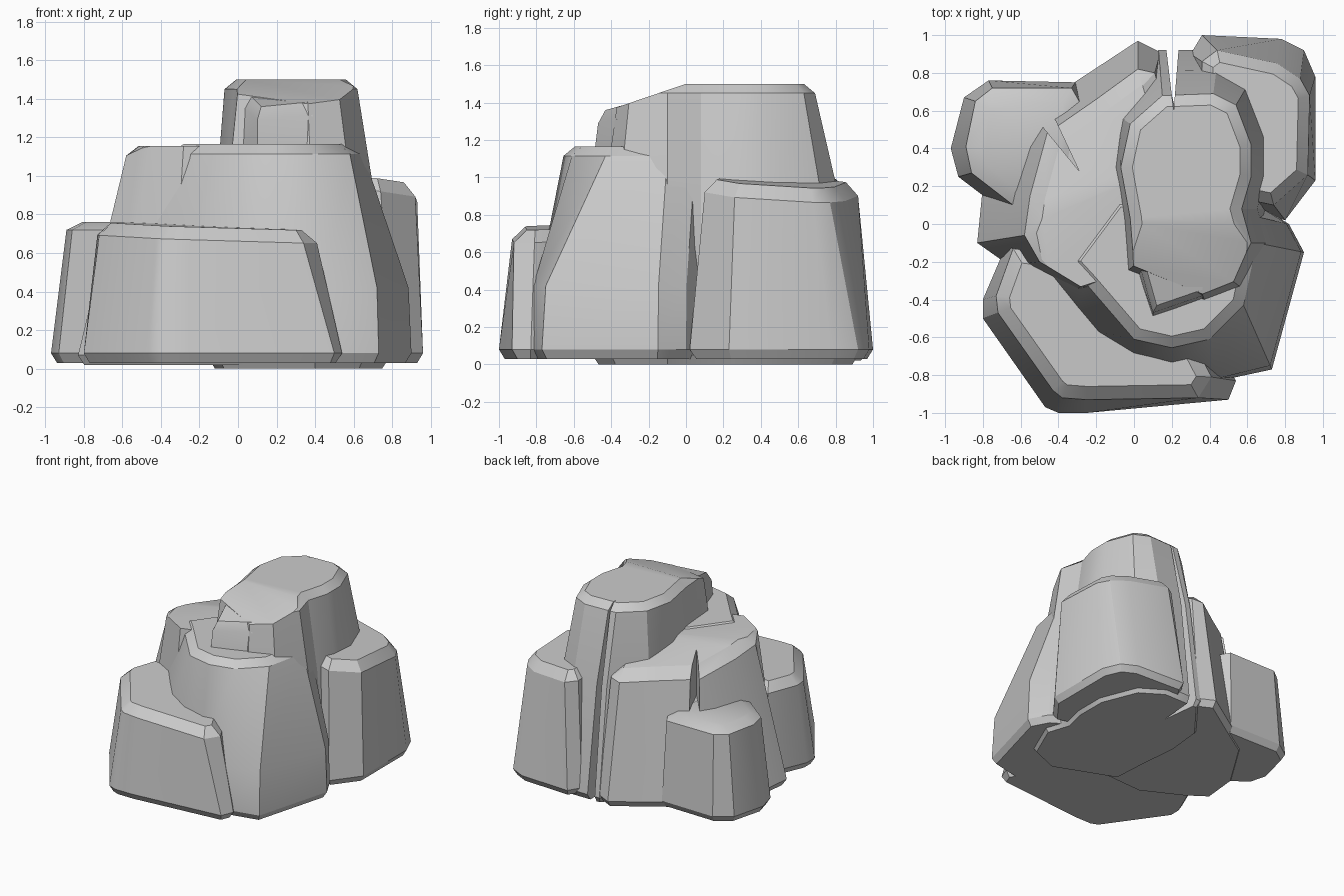
import bpy, bmesh
from mathutils import Vector

if "Cube" in bpy.data.objects:
    bpy.data.objects.remove(bpy.data.objects["Cube"])


def inset(pts, d):
    """Move a closed outline inwards by d."""
    n = len(pts)
    area = sum(pts[i][0] * pts[(i + 1) % n][1] - pts[(i + 1) % n][0] * pts[i][1] for i in range(n))
    s = 1 if area > 0 else -1
    out = []
    for i in range(n):
        p, a, b = Vector(pts[i]), Vector(pts[i - 1]), Vector(pts[(i + 1) % n])
        e1, e2 = (p - a).normalized(), (b - p).normalized()
        n1, n2 = Vector((-e1.y, e1.x)) * s, Vector((-e2.y, e2.x)) * s
        m = (n1 + n2).normalized()
        out.append(tuple(p + m * d / max(0.6, m.dot(n1))))
    return out


def finish(bm, name):
    bmesh.ops.recalc_face_normals(bm, faces=bm.faces)
    me = bpy.data.meshes.new(name)
    bm.to_mesh(me)
    bm.free()
    ob = bpy.data.objects.new(name, me)
    bpy.context.collection.objects.link(ob)
    return ob


def rock(name, base, top, z, low=0.03, tilt=(0, 0), bevel=(0.06, 0.05), mid=None, cuts=(), notches=()):
    """Tapered boulder: base outline lofted to a shoulder, then a chamfered, tilted cap."""
    bm = bmesh.new()
    lvl = lambda pts, drop: [(x, y, z + tilt[0] * x + tilt[1] * y - drop) for x, y in pts]
    rings = [[(x, y, low) for x, y in inset(base, 0.03)], [(x, y, low + 0.05) for x, y in base]]
    if mid:
        h, f = mid
        rings.append([(a[0] + (b[0] - a[0]) * f, a[1] + (b[1] - a[1]) * f, h) for a, b in zip(base, top)])
    rings += [lvl(top, bevel[1]), lvl(inset(top, bevel[0]), 0)]
    vs = [[bm.verts.new(p) for p in r] for r in rings]
    n = len(base)
    for lo, hi in zip(vs, vs[1:]):
        for i in range(n):
            j = (i + 1) % n
            bm.faces.new((lo[i], lo[j], hi[j], hi[i]))
    bm.faces.new(vs[0])
    bm.faces.new(vs[-1])
    # planar slices
    for co, no in cuts:
        r = bmesh.ops.bisect_plane(bm, geom=bm.verts[:] + bm.edges[:] + bm.faces[:], dist=1e-5,
                                   plane_co=co, plane_no=no, clear_outer=True)
        edges = [e for e in r["geom_cut"] if isinstance(e, bmesh.types.BMEdge)]
        bmesh.ops.holes_fill(bm, edges=edges, sides=0)
    ob = finish(bm, name)
    bpy.ops.object.select_all(action='DESELECT')
    bpy.context.view_layer.objects.active = ob
    ob.select_set(True)
    # wedge-shaped cracks
    for tri, z0, z1 in notches:
        cb = bmesh.new()
        f = cb.faces.new([cb.verts.new((x, y, z0)) for x, y in tri])
        g = bmesh.ops.extrude_face_region(cb, geom=[f])["geom"]
        bmesh.ops.translate(cb, vec=(0, 0, z1 - z0), verts=[v for v in g if isinstance(v, bmesh.types.BMVert)])
        cutter = finish(cb, "crack_cutter")
        cutter.hide_render = True
        m = ob.modifiers.new("crack", 'BOOLEAN')
        m.operation, m.solver, m.object = 'DIFFERENCE', 'EXACT', cutter
        bpy.ops.object.modifier_apply(modifier=m.name)
        bpy.data.objects.remove(cutter)
    bpy.ops.object.shade_smooth_by_angle(angle=0.5)
    return ob


# Tall summit column, sliced to slope down at the front
rock("summit_column",
     [(-.1, -.3), (.4, -.5), (.65, -.4), (.78, -.1), (.72, .08), (.76, .25), (.76, .5), (.64, .8),
      (.45, .92), (.13, .92), (-.12, .6), (-.15, .3), (-.12, 0)],
     [(0, -.22), (.36, -.36), (.52, -.3), (.62, -.1), (.57, .08), (.62, .25), (.62, .42), (.54, .63),
      (.42, .69), (.15, .68), (-.02, .53), (-.07, .3), (-.02, .03)],
     1.5, low=0.0, mid=(0.9, 0.45), cuts=[((0, 0, 1.5), (0, -.34, 1))],
     notches=[([(.15, 1.1), (.21, .6), (.25, 1.1)], -.1, 1.7)])

# Small broken slab in front of the summit
rock("summit_step",
     [(0, -.2), (.1, -.5), (.4, -.39), (.45, -.1), (.15, -.05)],
     [(.03, -.22), (.1, -.47), (.39, -.37), (.42, -.12), (.15, -.08)],
     1.48, low=1.0, tilt=(0, .28), bevel=(.03, .06))

# Broad front shelf
rock("front_shelf",
     [(-.62, -.22), (-.35, -.55), (.0, -.75), (.2, -.8), (.45, -.83), (.73, -.77), (.9, -.15), (.82, 0),
      (.5, .2), (-.2, .2)],
     [(-.36, -.2), (-.25, -.32), (0, -.61), (.2, -.655), (.4, -.61), (.58, -.43), (.65, -.1), (.6, .05),
      (.4, .15), (-.1, .15)],
     1.165, mid=(0.42, 0.06))

# Left shelf, falling towards the back
rock("left_shelf",
     [(-.83, -.1), (-.8, .2), (-.55, .6), (-.3, .76), (.02, .97), (.14, .91), (.3, .3), (.2, -.35),
      (-.35, -.38), (-.66, -.22)],
     [(-.58, -.06), (-.55, .15), (-.46, .48), (-.2, .66), (.02, .82), (.11, .8), (.25, .3), (.1, -.2),
      (-.28, -.33), (-.5, -.2)],
     1.21, low=0.02, tilt=(.1, -.22), bevel=(.08, .06), cuts=[((0, 0, 1.155), (0, 0, 1))],
     notches=[([(-.52, .56), (-.29, .28), (-.44, .6)], 0.75, 1.4)])

# Low front-left boulder
rock("front_boulder",
     [(-.68, -.12), (-.8, -.4), (-.8, -.5), (-.47, -.97), (-.4, -1.0), (-.25, -1.0), (.5, -.93), (.54, -.83),
      (.4, -.6), (-.1, -.2)],
     [(-.64, -.13), (-.73, -.38), (-.72, -.47), (-.43, -.88), (-.38, -.92), (-.25, -.93), (.34, -.92),
      (.41, -.81), (.3, -.6), (-.1, -.2)],
     0.745, tilt=(-.03, .02), bevel=(.07, .065))

# Low back-left boulder
rock("back_left_boulder",
     [(-.97, .4), (-.9, .67), (-.77, .76), (-.31, .75), (-.2, .6), (-.3, .1), (-.68, .06), (-.93, .25)],
     [(-.89, .41), (-.84, .65), (-.75, .72), (-.33, .72), (-.25, .58), (-.32, .15), (-.64, .1), (-.86, .27)],
     0.76, bevel=(.08, .04))

# Back-right boulder
rock("back_right_boulder",
     [(.8, .02), (.96, .23), (.96, .78), (.9, .92), (.78, .98), (.36, 1.0), (.3, .9), (.3, .4), (.5, .1)],
     [(.74, .1), (.92, .26), (.93, .68), (.88, .77), (.76, .85), (.44, .92), (.36, .86), (.35, .4), (.5, .15)],
     1.07, tilt=(-.1, -.06), bevel=(.06, .07))
